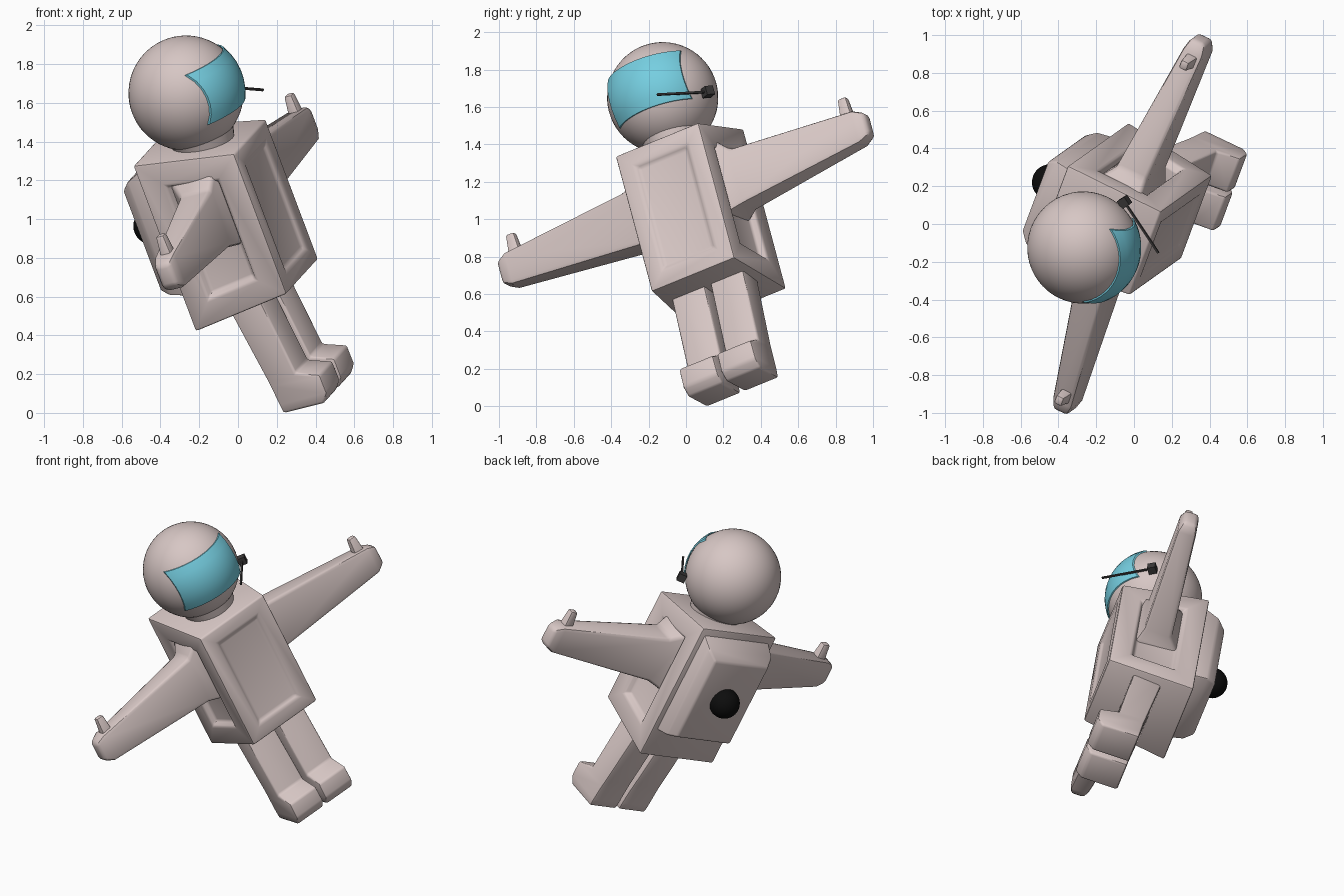
import bpy, bmesh, math
from mathutils import Vector, Matrix

if "Cube" in bpy.data.objects:
    bpy.data.objects.remove(bpy.data.objects["Cube"])

# Tilted body frame: local x = forward, y = left, z = up
F = Vector((0.882, -0.418, 0.220))
S = Vector((0.327, 0.877, 0.354))
U = Vector((-0.342, -0.246, 0.907))
FRAME = Matrix((F, S, U)).transposed().to_4x4()
FRAME.translation = S * 0.392


def material(name, rgb):
    m = bpy.data.materials.new(name)
    m.diffuse_color = (*rgb, 1)
    m.use_nodes = True
    m.node_tree.nodes["Principled BSDF"].inputs["Base Color"].default_value = m.diffuse_color
    return m


SUIT = material("suit_pink_grey", (0.68, 0.57, 0.555))
CYAN = material("visor_cyan", (0.18, 0.62, 0.75))
BLACK = material("black", (0.004, 0.004, 0.004))
GREY = material("dark_grey", (0.045, 0.042, 0.042))


def finish(name, bm, mat, mirror=False, angle=40):
    """Turn a bmesh into a placed, shaded object."""
    me = bpy.data.meshes.new(name)
    bm.to_mesh(me)
    bm.free()
    me.materials.append(mat)
    for p in me.polygons:
        p.use_smooth = True
    me.set_sharp_from_angle(angle=math.radians(angle))
    ob = bpy.data.objects.new(name, me)
    bpy.context.collection.objects.link(ob)
    ob.matrix_world = FRAME
    if mirror:
        mod = ob.modifiers.new("mirror", 'MIRROR')
        mod.use_axis = (False, True, False)
        mod.use_mirror_merge = False
    return ob


def box_loft(axis, rings):
    """Rectangles (position, a0, a1, b0, b1) joined along one local axis."""
    bm = bmesh.new()
    prev = None
    loops = []
    for pos, a0, a1, b0, b1 in rings:
        loop = []
        for a, b in ((a0, b0), (a1, b0), (a1, b1), (a0, b1)):
            co = [a, b]
            co.insert(axis, pos)
            loop.append(bm.verts.new(co))
        if prev:
            for i in range(4):
                j = (i + 1) % 4
                bm.faces.new((prev[i], prev[j], loop[j], loop[i]))
        loops.append(loop)
        prev = loop
    bm.faces.new(loops[0])
    bm.faces.new(loops[-1])
    bmesh.ops.recalc_face_normals(bm, faces=bm.faces)
    return bm


def soften(bm, width, segments=2, limit=35):
    edges = [e for e in bm.edges
             if len(e.link_faces) == 2 and e.calc_face_angle() > math.radians(limit)]
    bmesh.ops.bevel(bm, geom=edges, offset=width, segments=segments, profile=0.5,
                    affect='EDGES', clamp_overlap=True)


def recess(bm, direction, margin, lip, depth):
    """Sunken panel on the face pointing in a direction."""
    face = max(bm.faces, key=lambda f: f.normal.dot(direction))
    bmesh.ops.inset_region(bm, faces=[face], thickness=margin, use_even_offset=True)
    bmesh.ops.inset_region(bm, faces=[face], thickness=lip, depth=-depth,
                           use_even_offset=True)


def sphere(name, centre, radius, mat):
    bm = bmesh.new()
    bmesh.ops.create_uvsphere(bm, u_segments=48, v_segments=32, radius=radius,
                              matrix=Matrix.Translation(centre))
    return finish(name, bm, mat)


# Torso with sunken chest and side panels
bm = box_loft(0, [(-0.112, -0.293, 0.293, 0.45, 1.393), (0.433, -0.253, 0.253, 0.517, 1.313)])
recess(bm, Vector((1, 0, 0)), 0.09, 0.02, 0.018)
for side in (-1, 1):
    recess(bm, Vector((0, side, 0)), 0.13, 0.02, 0.04)
soften(bm, 0.012)
finish("torso", bm, SUIT)

# Backpack with round black port
bm = box_loft(0, [(-0.08, -0.26, 0.26, 0.63, 1.36), (-0.20, -0.25, 0.25, 0.66, 1.30),
                  (-0.255, -0.21, 0.21, 0.685, 1.25)])
soften(bm, 0.012, limit=25)
finish("backpack", bm, SUIT)
sphere("backpack_port", (-0.272, 0, 0.975), 0.095, BLACK)

# Arms tapering to mitten hands, flared where they join the torso
bm = box_loft(1, [(0.18, 0.00, 0.30, 0.82, 1.29), (0.25, 0.03, 0.285, 0.835, 1.25),
                  (0.32, 0.085, 0.265, 0.855, 1.175),
                  (1.06, 0.18, 0.298, 0.912, 1.10), (1.122, 0.195, 0.28, 0.945, 1.07)])
soften(bm, 0.022, limit=35)
finish("arm", bm, SUIT, mirror=True)

# Thumbs
bm = box_loft(2, [(1.05, 0.205, 0.28, 0.965, 1.06), (1.11, 0.212, 0.272, 0.98, 1.045),
                  (1.20, 0.22, 0.265, 0.988, 1.038)])
soften(bm, 0.012)
finish("thumb", bm, SUIT, mirror=True)

# Legs with boots
bm = box_loft(2, [(-0.11, 0.158, 0.395, 0.012, 0.22), (-0.06, 0.153, 0.432, 0.01, 0.222),
                  (0.045, 0.142, 0.43, 0.012, 0.22), (0.085, 0.136, 0.305, 0.014, 0.218),
                  (0.60, 0.06, 0.25, 0.018, 0.218)])
soften(bm, 0.014, limit=30)
finish("leg", bm, SUIT, mirror=True)

# Neck collar, mostly hidden beneath the helmet
bm = bmesh.new()
bmesh.ops.create_cone(bm, cap_ends=True, segments=32, radius1=0.15, radius2=0.175, depth=0.10,
                      matrix=Matrix.Translation((0.179, 0, 1.345)))
finish("neck", bm, SUIT)

# Helmet
HEAD = Vector((0.179, 0, 1.621))
sphere("helmet", HEAD, 0.297, SUIT)

# Visor: a curved shell hugging the front of the helmet
bm = bmesh.new()
N, M = 20, 6
rows = []
for layer in (0.307, 0.300):
    grid = []
    for i in range(N + 1):
        s = 0.22 * math.sin(math.radians(80) * (2 * i / N - 1)) / math.sin(math.radians(80))
        column = []
        for j in range(M + 1):
            h = -0.132 + 0.287 * j / M
            f = math.sqrt(layer ** 2 - s * s - h * h)
            column.append(bm.verts.new(HEAD + Vector((f, s, h))))
        grid.append(column)
    for i in range(N):
        for j in range(M):
            bm.faces.new((grid[i][j], grid[i + 1][j], grid[i + 1][j + 1], grid[i][j + 1]))
    rows.append(grid)
a, b = rows
for j in (0, M):
    for i in range(N):
        bm.faces.new((a[i][j], a[i + 1][j], b[i + 1][j], b[i][j]))
for i in (0, N):
    for j in range(M):
        bm.faces.new((a[i][j], a[i][j + 1], b[i][j + 1], b[i][j]))
bmesh.ops.recalc_face_normals(bm, faces=bm.faces)
finish("visor", bm, CYAN)

# Microphone block and boom at the left ear
mic = Vector((0.277, 0.293, 1.516))
tip = Vector((0.545, 0.110, 1.507))
turn = (tip - mic).to_track_quat('X', 'Z').to_matrix().to_4x4()
for name, centre, size in (("microphone_block", mic, (0.05, 0.05, 0.05)),
                           ("microphone_boom", (mic + tip) / 2,
                            ((tip - mic).length, 0.011, 0.011))):
    bm = bmesh.new()
    bmesh.ops.create_cube(bm, size=1, matrix=Matrix.Translation(centre) @ turn
                          @ Matrix.Diagonal((*size, 1)))
    finish(name, bm, GREY)
